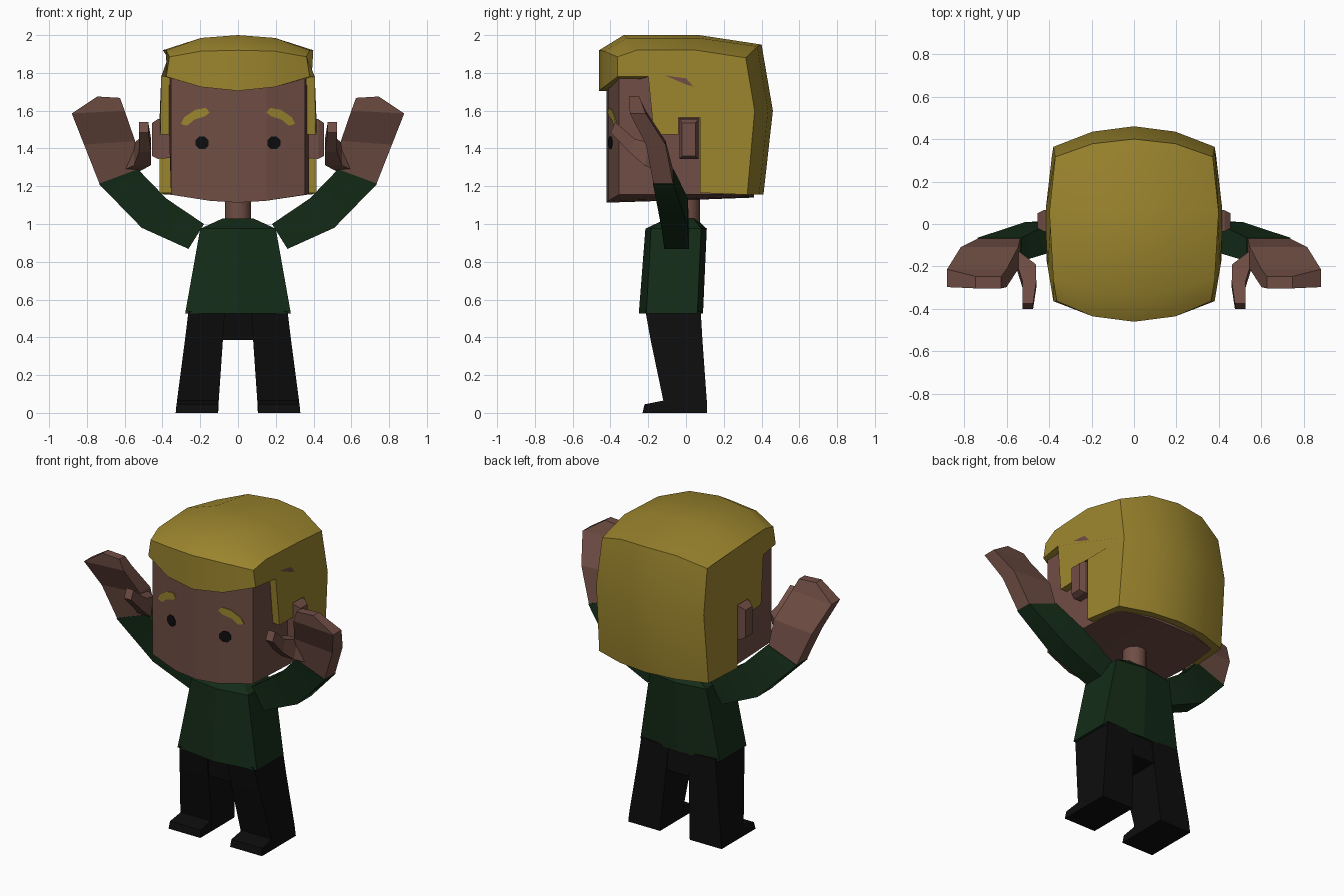
import bpy, bmesh, math

if "Cube" in bpy.data.objects:
    bpy.data.objects.remove(bpy.data.objects["Cube"])


def material(name, rgb):
    m = bpy.data.materials.new(name)
    m.diffuse_color = (*rgb, 1)
    m.use_nodes = True
    m.node_tree.nodes["Principled BSDF"].inputs["Base Color"].default_value = m.diffuse_color
    return m


SKIN = material("skin", (0.16, 0.075, 0.058))
HAIR = material("blond hair", (0.33, 0.235, 0.027))
GREEN = material("dark green shirt", (0.007, 0.025, 0.009))
BLACK = material("black", (0.004, 0.004, 0.004))


def loft(name, rings, mat, smooth=None):
    """Skin a list of equal-length point rings and cap both ends."""
    bm = bmesh.new()
    vs = [[bm.verts.new(p) for p in r] for r in rings]
    n = len(rings[0])
    for a, b in zip(vs, vs[1:]):
        for i in range(n):
            j = (i + 1) % n
            bm.faces.new((a[i], a[j], b[j], b[i]))
    bm.faces.new(vs[0])
    bm.faces.new(vs[-1][::-1])
    bmesh.ops.recalc_face_normals(bm, faces=bm.faces)
    me = bpy.data.meshes.new(name)
    bm.to_mesh(me)
    bm.free()
    me.materials.append(mat)
    if smooth:
        me.shade_smooth()
        me.set_sharp_from_angle(angle=math.radians(smooth))
    ob = bpy.data.objects.new(name, me)
    bpy.context.collection.objects.link(ob)
    return ob


def box_ring(z, x0, x1, y0, y1):
    return [(x0, y0, z), (x1, y0, z), (x1, y1, z), (x0, y1, z)]


def limb_ring(a, b, y, h):
    """Rectangle spanning a-b in the front view, h to each side of y."""
    return [(a[0], y - h, a[1]), (b[0], y - h, b[1]),
            (b[0], y + h, b[1]), (a[0], y + h, a[1])]


def flip(rings, s):
    return [[(s * x, y, z) for x, y, z in r] for r in rings]


# head: side profile lofted across x, face bowed forward
def head_ring(x, front, back, low, low_back, bulge):
    s = 1 if x > 0 else -1
    mid = x + s * bulge
    return [(x, front, low), (x, front, 1.84), (mid, 0, 1.84), (x, back, 1.84),
            (x, back, low_back), (mid, 0, (low + low_back) / 2)]


half = [(0.355, -0.355, 0.28, 1.155, 1.158, 0.02),
        (0.15, -0.41, 0.35, 1.123, 1.145, 0),
        (0, -0.42, 0.36, 1.113, 1.14, 0)]
loft("head", [head_ring(*h) for h in half] +
     [head_ring(-h[0], *h[1:]) for h in half[1::-1]], SKIN)


# hair: side profile with sideburn and ear notch, lofted across x
def hair_ring(x, k, fringe, front_top, top, back_top):
    outer = [(-0.46, fringe), (-0.46, front_top), (-0.33, top), (0.07, top),
             (0.40, back_top), (0.46, 1.6), (0.41, 1.155)]
    pts = [(y * k, z) for y, z in outer]
    pts += [(0.075, 1.165), (0.075, 1.565), (-0.04, 1.565), (-0.04, 1.475),
            (-0.17, 1.475), (-0.2, 1.78), (-0.40 * k, fringe)]
    ring = []
    for y, z in pts:
        w = 1.0
        if abs(x) > 0.3:
            w -= 0.4 * max(0, abs(y) - 0.15) + (0.04 if z > 1.85 else 0)
        ring.append((x * w, y, z))
    return ring


half = [(0.415, 0.79, 1.78, 1.885, 1.92, 1.88),
        (0.195, 0.945, 1.725, 1.915, 1.985, 1.94),
        (0, 1, 1.705, 1.92, 2.0, 1.95)]
loft("hair", [hair_ring(*h) for h in half] +
     [hair_ring(-h[0], *h[1:]) for h in half[1::-1]], HAIR, 42)


# painted face details: thin plates following the face
def face_plate(name, outline, s, mat):
    def layer(d):
        return [(s * x, -0.41 + (x - 0.15) * 0.268 - d, z) for x, z in outline]
    loft(name, [layer(-0.002), layer(0.005)], mat)


eye = [(0.19 + 0.037 * math.cos(i * math.pi / 4 + 0.39),
        1.43 + 0.037 * math.sin(i * math.pi / 4 + 0.39)) for i in range(8)]
brow = [(0.15, 1.59), (0.17, 1.615), (0.225, 1.605), (0.285, 1.565),
        (0.303, 1.53), (0.27, 1.52), (0.23, 1.553), (0.175, 1.57)]

# torso: six-sided, tapering to the collar
torso = []
for z, w, fc, f, b, bc in [(0.525, 0.28, -0.25, -0.21, 0.06, 0.09),
                           (0.975, 0.20, -0.215, -0.185, 0.08, 0.11),
                           (1.03, 0.08, -0.10, -0.09, 0.04, 0.05)]:
    torso.append([(0, fc, z), (w, f, z), (w, b, z),
                  (0, bc, z), (-w, b, z), (-w, f, z)])
loft("shirt_body", torso, GREEN)

# neck
loft("neck", [[(0.07 * math.cos(i * math.pi / 6),
                0.005 + 0.07 * math.sin(i * math.pi / 6), z) for i in range(12)]
              for z in (0.99, 1.2)], SKIN, 40)

# hips
loft("hips", [box_ring(0.385, -0.09, 0.09, -0.18, 0.08),
              box_ring(0.54, -0.09, 0.09, -0.20, 0.075)], BLACK)

for s, side in ((1, "left"), (-1, "right")):
    face_plate(side + "_eye", eye, s, BLACK)
    face_plate(side + "_eyebrow", brow, s, HAIR)

    # ear: bevelled block
    ear = [[(x, y0, z0), (x, y1, z0), (x, y1, z1), (x, y0, z1)]
           for x, y0, y1, z0, z1 in [(0.35, -0.035, 0.065, 1.35, 1.56),
                                     (0.425, -0.035, 0.065, 1.345, 1.555),
                                     (0.455, -0.02, 0.05, 1.36, 1.535)]]
    loft(side + "_ear", flip(ear, s), SKIN)

    # trouser leg and foot
    leg = [box_ring(0, 0.105, 0.33, -0.12, 0.112),
           box_ring(0.065, 0.102, 0.323, -0.12, 0.11),
           box_ring(0.385, 0.08, 0.281, -0.187, 0.087),
           box_ring(0.54, 0.07, 0.262, -0.215, 0.078)]
    loft(side + "_leg", flip(leg, s), BLACK)
    foot = [box_ring(0, 0.105, 0.33, -0.23, -0.05),
            box_ring(0.045, 0.108, 0.326, -0.22, -0.05),
            box_ring(0.065, 0.11, 0.32, -0.12, -0.05)]
    loft(side + "_foot", flip(foot, s), BLACK)

    # sleeve, bent at the elbow
    sleeve = [limb_ring((0.18, 1.0), (0.262, 0.868), -0.05, 0.065),
              limb_ring((0.38, 1.135), (0.51, 0.98), -0.06, 0.07),
              limb_ring((0.53, 1.29), (0.737, 1.213), -0.12, 0.055)]
    loft(side + "_sleeve", flip(sleeve, s), GREEN, 35)

    # raised hand, fingers curling forward
    hand = [limb_ring((0.535, 1.285), (0.733, 1.212), -0.12, 0.052),
            limb_ring((0.545, 1.44), (0.815, 1.42), -0.16, 0.052),
            limb_ring((0.60, 1.60), (0.88, 1.585), -0.255, 0.042),
            limb_ring((0.625, 1.668), (0.745, 1.675), -0.275, 0.028)]
    loft(side + "_hand", flip(hand, s), SKIN)

    # thumb: (x range, lower y-z point, upper y-z point)
    thumb = [[(x0, *lo), (x1, *lo), (x1, *hi), (x0, *hi)]
             for x0, x1, lo, hi in [
                 (0.54, 0.64, (-0.13, 1.27), (-0.13, 1.42)),
                 (0.462, 0.55, (-0.22, 1.31), (-0.19, 1.43)),
                 (0.46, 0.525, (-0.30, 1.38), (-0.27, 1.45)),
                 (0.475, 0.525, (-0.40, 1.485), (-0.375, 1.54))]]
    loft(side + "_thumb", flip(thumb, s), SKIN)
